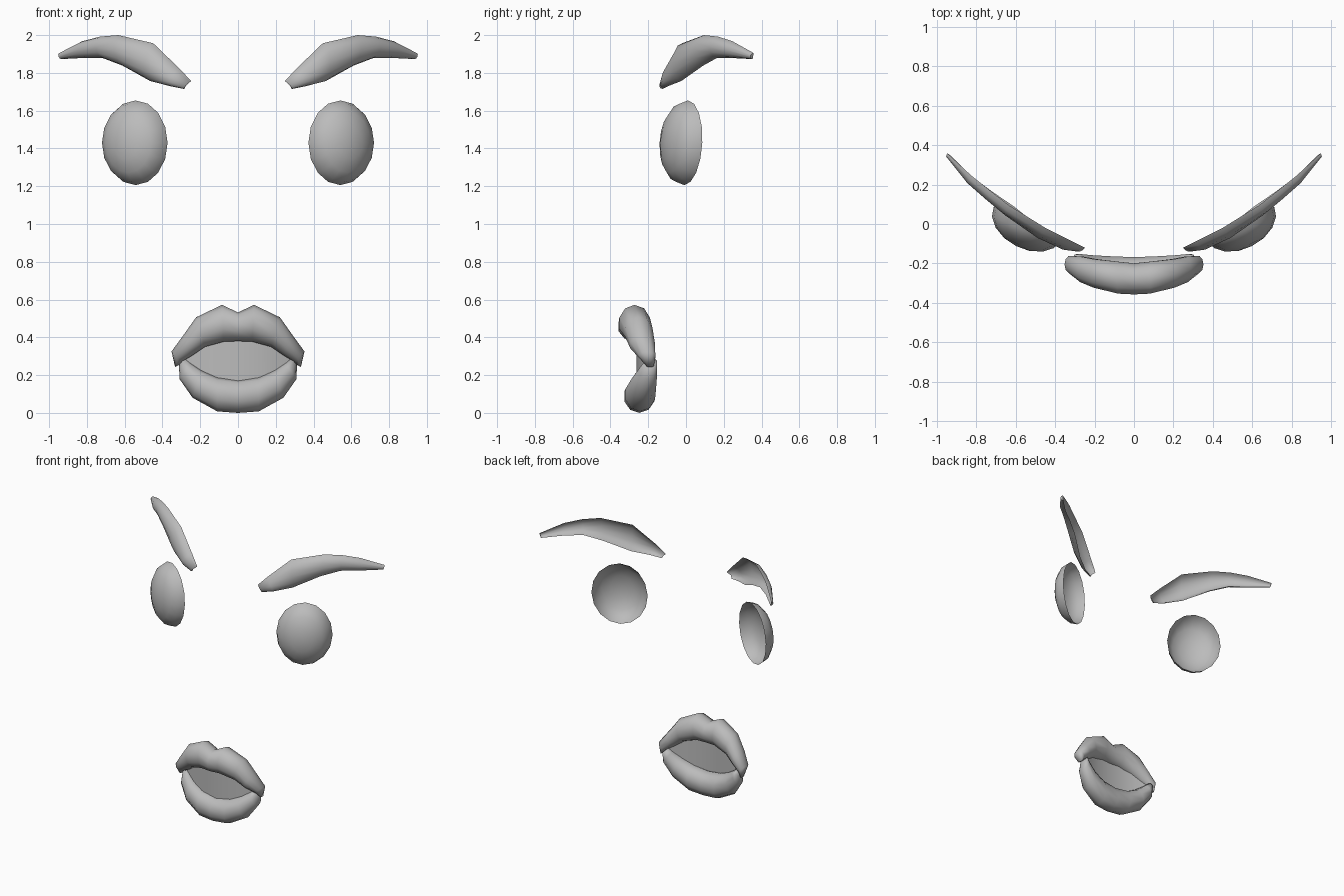
import bpy, bmesh, math
from mathutils import Vector

if "Cube" in bpy.data.objects:
    bpy.data.objects.remove(bpy.data.objects["Cube"])

grey = bpy.data.materials.new("plain grey")
grey.diffuse_color = (0.5, 0.5, 0.5, 1)
grey.use_nodes = True
grey.node_tree.nodes["Principled BSDF"].inputs["Base Color"].default_value = grey.diffuse_color


def loft(name, rows, closed=False, caps=False, smooth=True):
    """Skin a surface over rows of points; a row of one point is a pole."""
    bm = bmesh.new()
    vr = [[bm.verts.new(p) for p in r] for r in rows]
    for a, b in zip(vr, vr[1:]):
        n = max(len(a), len(b))
        for i in range(n if closed else n - 1):
            j = (i + 1) % n
            if len(a) == 1:
                bm.faces.new((a[0], b[j], b[i]))
            else:
                bm.faces.new((a[i], a[j], b[j], b[i]))
    if caps:
        bm.faces.new(vr[0])
        bm.faces.new(vr[-1])
    if closed:
        bmesh.ops.recalc_face_normals(bm, faces=bm.faces)
    me = bpy.data.meshes.new(name)
    bm.to_mesh(me)
    bm.free()
    me.materials.append(grey)
    ob = bpy.data.objects.new(name, me)
    bpy.context.collection.objects.link(ob)
    if smooth:
        me.polygons.foreach_set("use_smooth", [True] * len(me.polygons))
    return ob


def eye(name, s):
    # hollow bowl, open at the back, turned outward
    c = Vector((s * 0.542, 0, 1.43))
    t = math.radians(27)
    u = Vector((s * math.cos(t), math.sin(t), 0))
    n = Vector((s * math.sin(t), -math.cos(t), 0))
    v = Vector((0, 0.01, 0.224))
    rows = [[c + n * 0.125]]
    for k in range(1, 5):
        a = math.pi / 2 * k / 4
        rows.append([c + n * 0.125 * math.cos(a) + math.sin(a) *
                     (u * 0.19 * math.cos(b) + v * math.sin(b))
                     for b in (2 * math.pi * i / 16 for i in range(16))])
    loft(name, rows, closed=True)


# brow stations: top x, top z, bottom x, bottom z, y, bulge
BROW = [(.248, 1.757, .285, 1.715, -.12, .022), (.31, 1.823, .36, 1.73, -.09, .045),
        (.449, 1.957, .465, 1.757, -.02, .058), (.634, 2.0, .61, 1.838, .095, .058),
        (.73, 1.992, .72, 1.88, .17, .05), (.824, 1.968, .82, 1.879, .245, .042),
        (.946, 1.905, .936, 1.873, .358, .018)]


def brow(name, s):
    # arched shell, open at the back
    rows = []
    for xt, zt, xb, zb, y, bulge in BROW:
        top, bot = Vector((s * xt, y, zt)), Vector((s * xb, y - .005, zb))
        n = Vector((s * 0.55, -0.83, 0))
        rows.append([top.lerp(bot, (1 - math.cos(a)) / 2) + n * bulge * math.sin(a)
                     for a in (math.pi * i / 6 for i in range(7))])
    # close the two ends
    first = [sum(rows[0], Vector()) / 7] * 7
    last = [sum(rows[-1], Vector()) / 7] * 7
    rows = [first[:1]] + rows
    ob = loft(name, rows)
    bm = bmesh.new()
    bm.from_mesh(ob.data)
    bm.verts.ensure_lookup_table()
    bm.faces.new(bm.verts[-7:])
    bmesh.ops.recalc_face_normals(bm, faces=bm.faces)
    # keep the outside of the shell facing forward
    if sum(f.normal.y * f.calc_area() for f in bm.faces) > 0:
        bmesh.ops.reverse_faces(bm, faces=bm.faces)
    bm.to_mesh(ob.data)
    bm.free()


for side, s in (("left", -1), ("right", 1)):
    eye(side + "_eye", s)
    brow(side + "_eyebrow", s)

# lip stations: top x, top z, bottom x, bottom z, y centre, half depth
UPPER = [(0, .532, 0, .38, -.278, .083), (.085, .572, .075, .377, -.272, .085),
         (.222, .506, .175, .35, -.25, .076), (.29, .41, .24, .305, -.23, .068),
         (.352, .325, .295, .272, -.205, .045), (.333, .243, .315, .252, -.19, .02)]
LOWER = [(0, .175, 0, 0, -.247, .083), (.11, .19, .11, .008, -.242, .082),
         (.19, .225, .24, .08, -.225, .07), (.25, .265, .31, .18, -.2, .05),
         (.28, .29, .312, .255, -.185, .032)]


def mirrored(st):
    return [(-a, b, -c, d, y, h) for a, b, c, d, y, h in st[:0:-1]] + st


def lip(name, stations):
    rows = []
    for xt, zt, xb, zb, y, h in mirrored(stations):
        top, bot = Vector((xt, y, zt)), Vector((xb, y, zb))
        mid, half = (top + bot) / 2, (top - bot) / 2
        rows.append([mid + half * math.cos(a) + Vector((0, -h * math.sin(a), 0))
                     for a in (2 * math.pi * i / 10 for i in range(10))])
    loft(name, rows, closed=True, caps=True)


lip("upper_lip", UPPER)
lip("lower_lip", LOWER)

# curved sheet closing the mouth opening: x, y, lower z, upper z
MOUTH = [(0, -.262, .16, .40), (.12, -.25, .18, .385),
         (.2, -.23, .22, .345), (.29, -.195, .27, .28)]
sheet = [(-x, y, a, b) for x, y, a, b in MOUTH[:0:-1]] + MOUTH
loft("mouth_opening", [[(x, y, b), (x, y, a)] for x, y, a, b in sheet])
